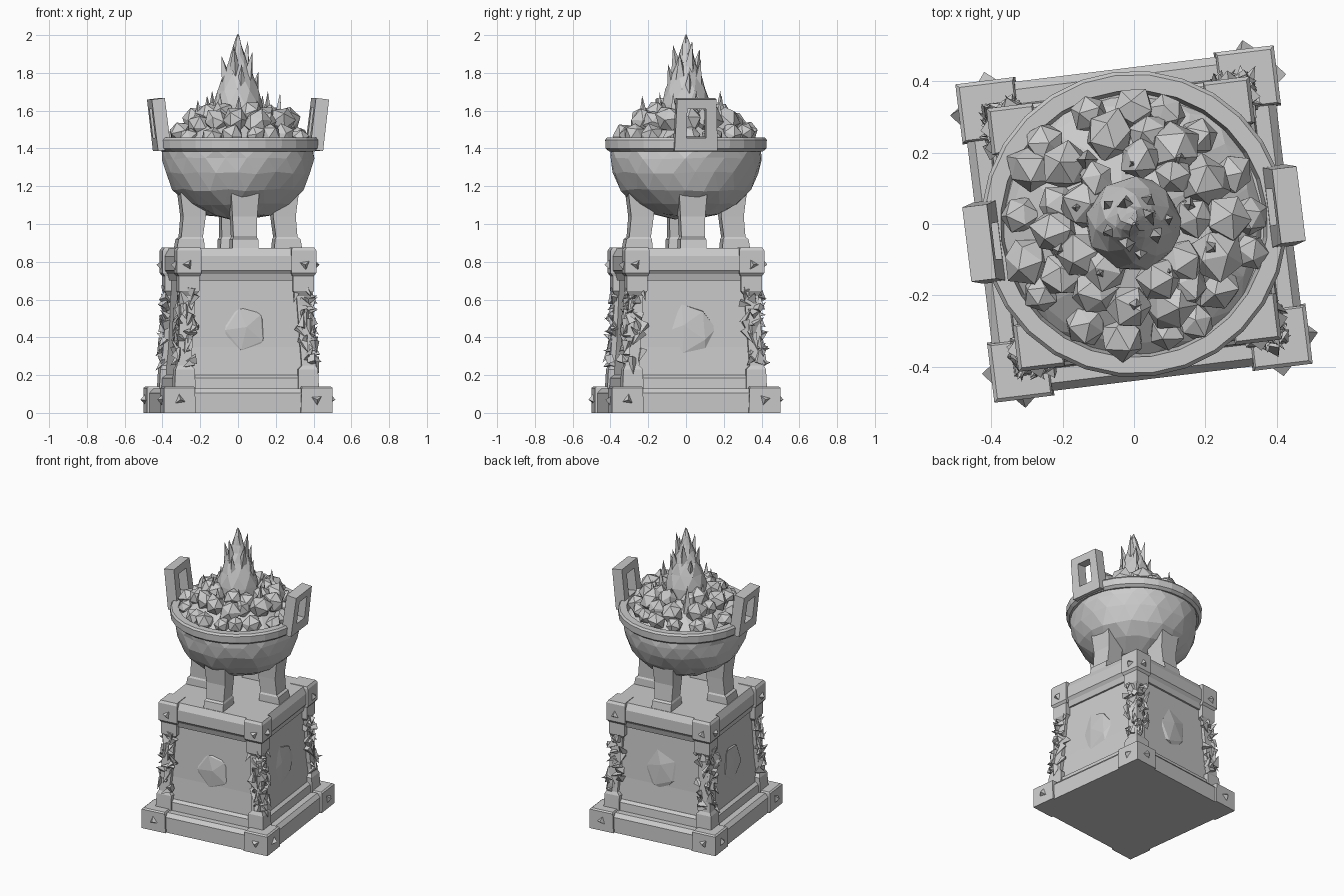
import bpy, bmesh, math, random
from mathutils import Matrix, Vector, Euler

random.seed(7)
cube = bpy.data.objects.get("Cube")
if cube:
    bpy.data.objects.remove(cube, do_unlink=True)

stone = bpy.data.materials.new("light_grey_stone")
stone.use_nodes = True
stone.diffuse_color = (0.6, 0.6, 0.6, 1)
stone.node_tree.nodes["Principled BSDF"].inputs["Base Color"].default_value = (0.6, 0.6, 0.6, 1)

TURN = Matrix.Rotation(math.radians(7), 4, 'Z')   # whole monument is slightly turned


def finish(name, bm):
    bmesh.ops.recalc_face_normals(bm, faces=bm.faces)
    mesh = bpy.data.meshes.new(name)
    bm.to_mesh(mesh)
    bm.free()
    mesh.materials.append(stone)
    ob = bpy.data.objects.new(name, mesh)
    ob.matrix_world = TURN
    bpy.context.collection.objects.link(ob)
    return ob


def quarter(i):
    return Matrix.Rotation(i * math.pi / 2, 4, 'Z')


def loft(bm, rings):
    """Bridge rings of points and cap both ends."""
    loops = [[bm.verts.new(p) for p in ring] for ring in rings]
    n = len(loops[0])
    for a, b in zip(loops, loops[1:]):
        for i in range(n):
            bm.faces.new((a[i], a[(i + 1) % n], b[(i + 1) % n], b[i]))
    bm.faces.new(loops[0][::-1])
    bm.faces.new(loops[-1])


def rect(x0, x1, y0, y1, z, m=Matrix()):
    return [m @ Vector(p) for p in ((x0, y0, z), (x1, y0, z), (x1, y1, z), (x0, y1, z))]


def square_stack(name, levels):
    bm = bmesh.new()
    loft(bm, [rect(-h, h, -h, h, z) for z, h in levels])
    return finish(name, bm)


def corner_posts(name, levels):
    """Four corner pieces, each level given as z, inner, outer."""
    bm = bmesh.new()
    for i in range(4):
        loft(bm, [rect(a, b, a, b, z, quarter(i)) for z, a, b in levels])
    return finish(name, bm)


def spike(bm, base, tip, radius, sides=4, bulge=0.0):
    """Pointed shard running from base to tip."""
    base, tip = Vector(base), Vector(tip)
    axis = tip - base
    rot = axis.to_track_quat('Z', 'Y').to_matrix().to_4x4()
    m = Matrix.Translation((base + tip) / 2) @ rot @ Matrix.Rotation(random.random() * 6, 4, 'Z')
    new = bmesh.ops.create_cone(bm, cap_ends=True, segments=sides, radius1=radius,
                                radius2=0, depth=axis.length, matrix=m)
    for v in new["verts"]:
        v.co += Vector([random.uniform(-bulge, bulge) for _ in range(3)])


def rock(bm, loc, size, rough, squash=(1, 1, 1), detail=1):
    m = Matrix.Translation(loc) @ Matrix.Diagonal((*squash, 1))
    m = m @ Euler([random.random() * 6 for _ in range(3)]).to_matrix().to_4x4()
    new = bmesh.ops.create_icosphere(bm, subdivisions=detail, radius=size, matrix=m)
    for v in new["verts"]:
        v.co = Vector(loc) + (v.co - Vector(loc)) * random.uniform(1 - rough, 1 + rough)


# Base, body and cap
square_stack("base_slab", [(0, 0.437), (0.105, 0.437), (0.13, 0.415)])
corner_posts("base_corner_blocks", [(0, 0.28, 0.45), (0.132, 0.285, 0.45), (0.14, 0.29, 0.44)])
square_stack("body_plinth", [(0.12, 0.375), (0.185, 0.37), (0.2, 0.35)])
square_stack("pedestal_body", [(0.19, 0.35), (0.35, 0.335), (0.73, 0.322)])
corner_posts("corner_pillars", [(0.13, 0.275, 0.385), (0.23, 0.275, 0.38), (0.25, 0.295, 0.37),
                                (0.62, 0.27, 0.345), (0.645, 0.25, 0.36), (0.73, 0.25, 0.36)])
square_stack("cap_slab", [(0.7, 0.335), (0.735, 0.345), (0.755, 0.36), (0.83, 0.36), (0.872, 0.338)])
corner_posts("cap_corner_blocks", [(0.725, 0.245, 0.36), (0.74, 0.24, 0.372),
                                   (0.86, 0.24, 0.372), (0.875, 0.245, 0.362)])

# Pointed studs on the outer faces of the corner blocks
bm = bmesh.new()
for z, u, h in ((0.07, 0.365, 0.445), (0.785, 0.312, 0.366)):
    for i in range(4):
        for s in (-1, 1):
            q = quarter(i)
            spike(bm, q @ Vector((h, s * u, z)), q @ Vector((h + 0.03, s * u, z)), 0.036, 3)
finish("corner_studs", bm)

# Faceted relief on each panel
bm = bmesh.new()
for i in range(4):
    rock(bm, quarter(i) @ Vector((0.328, 0, 0.44)), 0.13, 0.12,
         (0.16, 0.95, 1.1) if i % 2 == 0 else (0.95, 0.16, 1.1))
finish("panel_reliefs", bm)

# Jagged shards creeping up the pillars
bm = bmesh.new()
for i in range(4):
    q = quarter(i)
    for k in range(34):
        z = 0.26 + 0.39 * k / 33
        edge = 0.372 - 0.06 * (z - 0.25)
        along = edge - random.uniform(0, 0.09)
        p = Vector((edge, along, z)) if k % 2 else Vector((along, edge, z))
        d = Vector((random.uniform(-.3, 1), random.uniform(-.3, 1), random.uniform(-1.6, 1.6)))
        d = d.normalized() * random.uniform(0.035, 0.06)
        d.x, d.y = min(d.x, 0.035), min(d.y, 0.035)
        spike(bm, q @ (p - d * 0.6), q @ (p + d), random.uniform(0.018, 0.032), 4, 0.006)
finish("pillar_shards", bm)

# Bowl legs with feet
bm = bmesh.new()
for i in range(4):
    loft(bm, [rect(a, b, -w, w, z, quarter(i)) for z, a, b, w in (
        (0.865, 0.185, 0.335, 0.07), (0.92, 0.19, 0.325, 0.068), (0.93, 0.195, 0.31, 0.062),
        (1.04, 0.18, 0.30, 0.066), (1.16, 0.18, 0.315, 0.074), (1.22, 0.2, 0.3, 0.074))])
finish("bowl_legs", bm)


def lathe(name, profile, sides, jitter, close=False):
    bm = bmesh.new()
    loft(bm, [[Vector((r * math.cos(a), r * math.sin(a), z)) for a in
               [2 * math.pi * (k + 0.5 * (j % 2) * (jitter > 0)) / sides for k in range(sides)]]
              for j, (r, z) in enumerate(profile)])
    for v in bm.verts:
        v.co += Vector([random.uniform(-jitter, jitter) for _ in range(3)])
    bmesh.ops.triangulate(bm, faces=[f for f in bm.faces if jitter and len(f.verts) == 4])
    return finish(name, bm)


# Bowl, rim and the mound inside
lathe("bowl", [(0.06, 1.03), (0.17, 1.05), (0.27, 1.105), (0.345, 1.18), (0.385, 1.27),
               (0.4, 1.345), (0.4, 1.4)], 22, 0.007)
lathe("bowl_rim", [(0.36, 1.385), (0.41, 1.385), (0.428, 1.4), (0.43, 1.445), (0.42, 1.458),
                   (0.375, 1.458), (0.365, 1.41)], 28, 0)
lathe("ember_mound", [(0.375, 1.4), (0.34, 1.44), (0.22, 1.53), (0.1, 1.56)], 16, 0.008)

# Leaning square handles with a window
bm = bmesh.new()
for s in (0, 2):
    lean = quarter(s) @ Matrix.Translation((0.405, 0, 1.39)) @ Matrix.Rotation(0.12, 4, 'Y')
    outer = [(-0.115, 0), (0.115, 0), (0.105, 0.275), (-0.105, 0.275)]
    inner = [(-0.052, 0.07), (0.052, 0.07), (0.05, 0.225), (-0.05, 0.225)]
    rings = [[bm.verts.new(lean @ Vector((x, y, z))) for y, z in loop]
             for x, loop in ((-0.035, outer), (0.035, outer), (0.035, inner), (-0.035, inner))]
    for a, b in zip(rings, rings[1:] + rings[:1]):
        for i in range(4):
            bm.faces.new((a[i], a[(i + 1) % 4], b[(i + 1) % 4], b[i]))
finish("bowl_handles", bm)

# Heaped coals in three rings
bm = bmesh.new()
for count, r, z, size in ((17, 0.315, 1.465, 0.062), (14, 0.24, 1.525, 0.068), (9, 0.165, 1.565, 0.064)):
    for k in range(count):
        a = 2 * math.pi * (k + random.uniform(-.25, .25)) / count
        rr = r + random.uniform(-.02, .02)
        rock(bm, (rr * math.cos(a), rr * math.sin(a), z + random.uniform(-.015, .025)),
             size * random.uniform(0.85, 1.15), 0.14)
finish("coals", bm)

# Central flame with side tongues
lathe("flame_core", [(0.1, 1.48), (0.128, 1.56), (0.132, 1.63), (0.11, 1.71), (0.078, 1.79),
                     (0.05, 1.85), (0.036, 1.9), (0.02, 1.955), (0.002, 2.0)], 9, 0.005)
bm = bmesh.new()
for k in range(9):
    a = k * 2.4
    r, z = 0.1 - 0.006 * k, 1.69 + 0.02 * k
    d = Vector((math.cos(a), math.sin(a), 0))
    spike(bm, d * r * 0.75 + Vector((0, 0, z - 0.04)), d * (r + 0.012) + Vector((0, 0, z + 0.12)), 0.035, 4, 0.004)
for k in range(10):
    a = k * 2 * math.pi / 10 + 0.2
    d = Vector((math.cos(a), math.sin(a), 0))
    r = 0.16 + 0.06 * (k % 2)
    spike(bm, d * r + Vector((0, 0, 1.52)), d * (r + 0.01) + Vector((0, 0, 1.7 - 0.02 * (k % 3))), 0.036, 4, 0.006)
finish("flame_tongues", bm)
